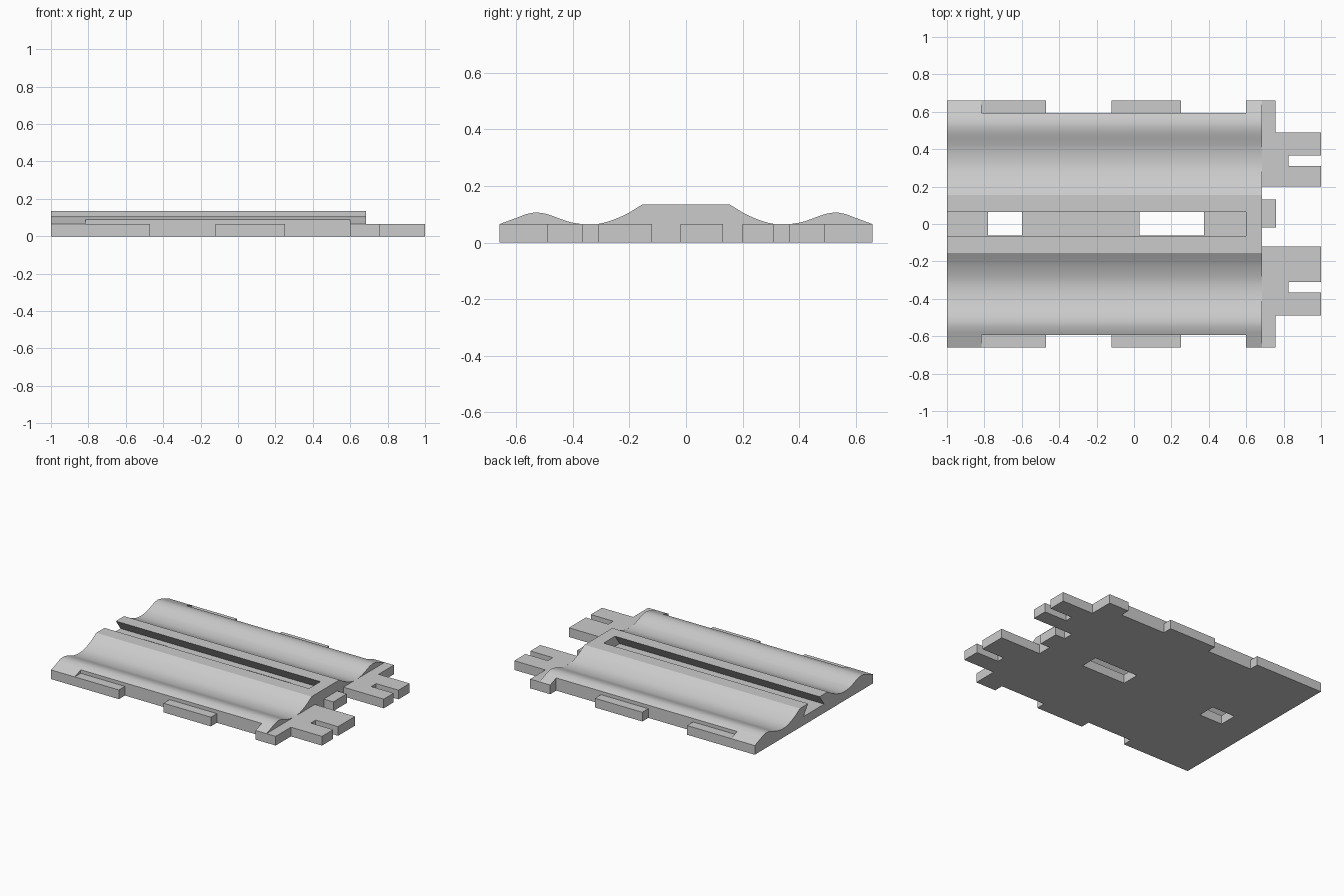
import bpy, bmesh, math
from mathutils import Vector

cube = bpy.data.objects.get("Cube")
if cube:
    bpy.data.objects.remove(cube, do_unlink=True)

grey = bpy.data.materials.new("light_grey")
grey.use_nodes = True
grey.diffuse_color = (0.6, 0.6, 0.6, 1)
grey.node_tree.nodes["Principled BSDF"].inputs["Base Color"].default_value = (0.6, 0.6, 0.6, 1)

BASE = 0.065      # height of the flat plate
BODY_END = 0.685  # where the ridges stop


def prism(name, outline, offset):
    """Extrude a closed outline of 3D points along an offset."""
    bm = bmesh.new()
    face = bm.faces.new([bm.verts.new(p) for p in outline])
    new = bmesh.ops.extrude_face_region(bm, geom=[face])["geom"]
    bmesh.ops.translate(bm, vec=offset, verts=[v for v in new if isinstance(v, bmesh.types.BMVert)])
    bmesh.ops.recalc_face_normals(bm, faces=bm.faces)
    mesh = bpy.data.meshes.new(name)
    bm.to_mesh(mesh)
    bm.free()
    mesh.materials.append(grey)
    obj = bpy.data.objects.new(name, mesh)
    bpy.context.collection.objects.link(obj)
    return obj


def section(name, yz, x0, x1):
    return prism(name, [(x0, y, z) for y, z in yz], (x1 - x0, 0, 0))


def box(name, x0, x1, y0, y1, z0=0.0, z1=BASE):
    return section(name, [(y0, z0), (y1, z0), (y1, z1), (y0, z1)], x0, x1)


def cut(obj, cutter):
    cutter.hide_render = True
    mod = obj.modifiers.new("cut", "BOOLEAN")
    mod.operation = "DIFFERENCE"
    mod.solver = "EXACT"
    mod.object = cutter
    bpy.context.view_layer.objects.active = obj
    bpy.ops.object.modifier_apply(modifier=mod.name)
    bpy.data.objects.remove(cutter, do_unlink=True)


def smooth_curve(points, steps=4):
    """Catmull-Rom curve through the points."""
    p = [Vector(q) for q in points]
    p = [2 * p[0] - p[1]] + p + [2 * p[-1] - p[-2]]
    out = []
    for a, b, c, d in zip(p, p[1:], p[2:], p[3:]):
        for i in range(steps):
            t = i / steps
            out.append(0.5 * (2 * b + (c - a) * t + (2 * a - 5 * b + 4 * c - d) * t ** 2
                              + (3 * b - a - 3 * c + d) * t ** 3))
    return [tuple(v) for v in out] + [tuple(p[-2])]


# Ridged body: rounded outer ridges, shallow valleys, flat raised centre
half = smooth_curve([(0.66, BASE), (0.6, 0.087), (0.565, 0.1), (0.53, 0.106), (0.49, 0.1),
                     (0.44, 0.082), (0.4, 0.07), (0.345, 0.064), (0.29, 0.07),
                     (0.22, 0.096), (0.155, 0.134)])
mirrored = [(-y, z) for y, z in reversed(half)]
body = section("ridged_body", [(0.66, 0)] + half + mirrored + [(-0.66, 0)], -1, BODY_END)

# Trim the outer edges between the corners
for s in (-1, 1):
    cut(body, box("edge_cutter", -0.815, 0.6, *sorted((s * 0.593, s * 0.8)), -0.1, 0.3))

# Undercut channel, open at one end, with two openings through its floor
cut(body, section("channel_cutter", [(-0.115, 0.062), (0.115, 0.062), (0.0635, 0.134),
                                     (0.0635, 0.2), (-0.0635, 0.2), (-0.0635, 0.134)], -1.1, 0.6))
for x0, x1 in ((-0.78, -0.6), (0.03, 0.375)):
    cut(body, box("opening_cutter", x0, x1, -0.062, 0.065, -0.1, 0.1))

# Side tabs
for side, s in (("left", 1), ("right", -1)):
    for place, x0, x1 in (("rear", -0.815, -0.47), ("middle", -0.12, 0.25)):
        box(f"{side}_{place}_tab" if s < 0 else f"{side}_{place}_side_tab",
            x0, x1, *sorted((s * 0.593, s * 0.66)))


# Forked connectors at the end, each with its corner tab
def connector(name, s, inner):
    x0, x1, xc, xs = BODY_END, 1.0, 0.757, 0.825
    pts = [(x0, inner), (x1, inner), (x1, 0.31), (xs, 0.31), (xs, 0.365), (x1, 0.365),
           (x1, 0.49), (xc, 0.49), (xc, 0.66), (x0, 0.66)]
    prism(name, [(x, s * y, 0) for x, y in pts], (0, 0, BASE))


connector("left_forked_connector", 1, 0.2)
connector("right_forked_connector", -1, 0.12)
box("centre_end_tab", BODY_END, 0.76, -0.02, 0.13)

# Smooth the rounded ridges, keep all corners crisp
bpy.ops.object.select_all(action="DESELECT")
body.select_set(True)
bpy.context.view_layer.objects.active = body
bpy.ops.object.shade_smooth_by_angle(angle=math.radians(20))
